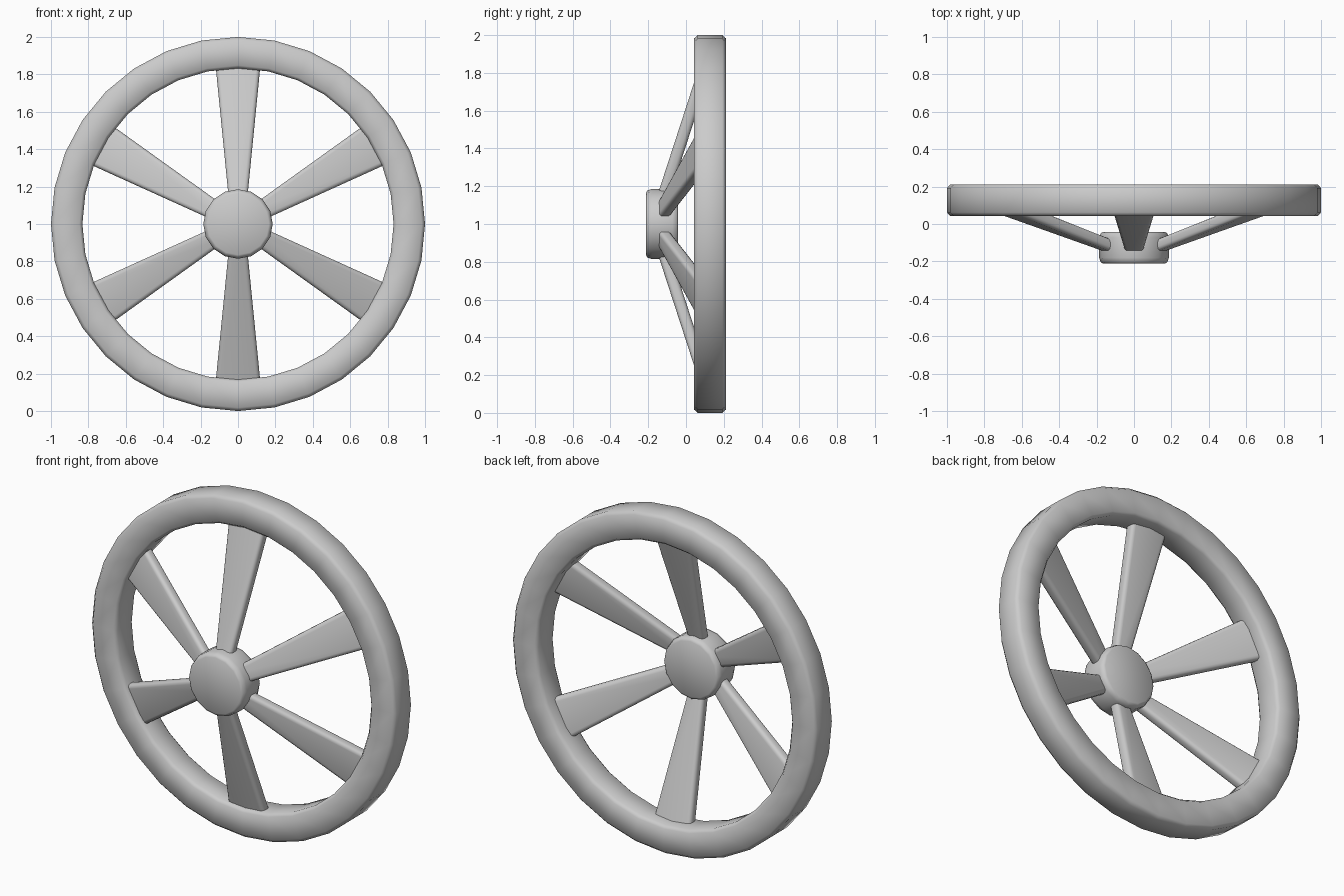
import bpy, bmesh, math
from mathutils import Matrix

if "Cube" in bpy.data.objects:
    bpy.data.objects.remove(bpy.data.objects["Cube"])

CENTRE_Z = 1.0


def finish(bm, name, angle):
    bmesh.ops.recalc_face_normals(bm, faces=bm.faces)
    mesh = bpy.data.meshes.new(name)
    bm.to_mesh(mesh)
    bm.free()
    obj = bpy.data.objects.new(name, mesh)
    bpy.context.collection.objects.link(obj)
    obj.location.z = CENTRE_Z
    bpy.ops.object.select_all(action='DESELECT')
    obj.select_set(True)
    bpy.context.view_layer.objects.active = obj
    bpy.ops.object.shade_smooth_by_angle(angle=math.radians(angle))
    return obj


def lathe(name, profile, sides, closed, angle):
    """Turn an (r, y) profile round the y axis; open profiles are capped."""
    bm = bmesh.new()
    rings = []
    for i in range(sides):
        a = 2 * math.pi * i / sides
        rings.append([bm.verts.new((r * math.cos(a), y, r * math.sin(a)))
                      for r, y in profile])
    n = len(profile)
    for i in range(sides):
        p, q = rings[i], rings[(i + 1) % sides]
        for j in range(n if closed else n - 1):
            k = (j + 1) % n
            bm.faces.new((p[j], p[k], q[k], q[j]))
    if not closed:
        bm.faces.new([r[0] for r in rings])
        bm.faces.new([r[-1] for r in rings])
    return finish(bm, name, angle)


# Rim: rectangular section with small bevels
lathe("rim", [(0.982, 0.042), (1.0, 0.062), (1.0, 0.192), (0.982, 0.212),
              (0.848, 0.212), (0.832, 0.192), (0.832, 0.062), (0.848, 0.042)],
      32, True, 60)

# Hub: short bevelled drum in front of the rim
lathe("hub", [(0.165, -0.212), (0.178, -0.204), (0.186, -0.18), (0.186, -0.072),
              (0.178, -0.05), (0.165, -0.042)], 16, False, 50)


def spoke(index):
    """Tapered bar with rounded sides, leaning from the hub back to the rim."""
    bm = bmesh.new()
    half, bevel = 0.033, 0.022
    ends = []
    for r, w in ((0.1, 0.046), (0.9, 0.125)):
        y0 = -0.106 + 0.325 * (r - 0.19)
        ring = []
        for sx, sy, start in ((1, 1, 0), (-1, 1, 90), (-1, -1, 180), (1, -1, 270)):
            for step in range(4):
                a = math.radians(start + step * 30)
                ring.append(bm.verts.new((
                    sx * (w - bevel) + bevel * math.cos(a),
                    y0 + sy * (half - bevel) + bevel * math.sin(a), r)))
        ends.append(ring)
    a, b = ends
    n = len(a)
    for i in range(n):
        k = (i + 1) % n
        bm.faces.new((a[i], a[k], b[k], b[i]))
    bm.faces.new(a)
    bm.faces.new(b)
    bmesh.ops.rotate(bm, verts=bm.verts, cent=(0, 0, 0),
                     matrix=Matrix.Rotation(math.radians(60 * index), 3, 'Y'))
    finish(bm, f"spoke_{index + 1}", 50)


# Six spokes
for i in range(6):
    spoke(i)
